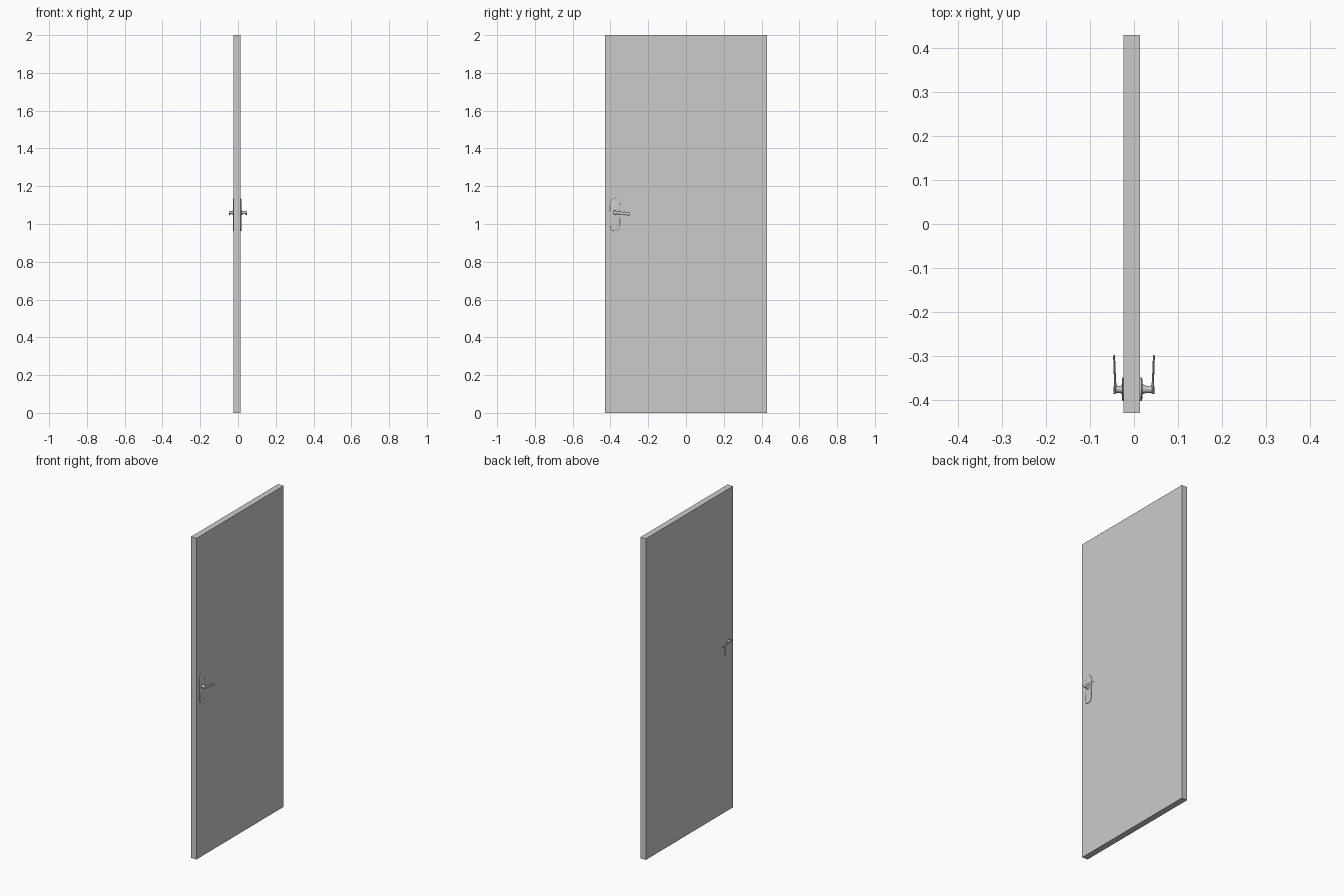
import bpy
from math import sin, cos, pi, radians
from mathutils import Vector

if "Cube" in bpy.data.objects:
    bpy.data.objects.remove(bpy.data.objects["Cube"])

HY, HZ = -0.375, 1.06      # spindle axis
X0, X1 = -0.024, 0.014     # door faces


def loft(name, rings, smooth=True):
    """Skin a list of equal-length point rings and cap both ends."""
    n = len(rings[0])
    verts = [p for r in rings for p in r]
    faces = [(k * n + i, k * n + (i + 1) % n, (k + 1) * n + (i + 1) % n, (k + 1) * n + i)
             for k in range(len(rings) - 1) for i in range(n)]
    faces += [tuple(reversed(range(n))), tuple(range(len(verts) - n, len(verts)))]
    mesh = bpy.data.meshes.new(name)
    mesh.from_pydata(verts, [], faces)
    obj = bpy.data.objects.new(name, mesh)
    bpy.context.collection.objects.link(obj)
    bpy.ops.object.select_all(action='DESELECT')
    obj.select_set(True)
    bpy.context.view_layer.objects.active = obj
    bpy.ops.object.mode_set(mode='EDIT')
    bpy.ops.mesh.select_all(action='SELECT')
    bpy.ops.mesh.normals_make_consistent(inside=False)
    bpy.ops.object.mode_set(mode='OBJECT')
    if smooth:
        bpy.ops.object.shade_smooth_by_angle(angle=radians(35))
    return obj


def plate_ring(x, inset):
    """Long escutcheon outline: round top, narrower blunt bottom."""
    pts = []
    for i in range(17):
        a = pi * i / 16
        pts.append((x, HY + (0.027 - inset) * cos(a), 1.105 + (0.029 - inset) * sin(a)))
    for i in range(9):
        a = pi + pi * i / 8
        pts.append((x, HY + (0.024 - inset) * cos(a), 0.981 + (0.019 - inset) * sin(a)))
    return pts


def circle_ring(x, r):
    return [(x, HY + r * cos(a), HZ + r * sin(a))
            for a in (2 * pi * i / 20 for i in range(20))]


def lever_ring(x, y, z, thick, height):
    """Oval section across the lever."""
    return [(x + thick * cos(a), y, z + height * sin(a))
            for a in (2 * pi * i / 12 for i in range(12))]


# Door slab
bpy.ops.mesh.primitive_cube_add(size=1, location=((X0 + X1) / 2, 0, 1))
door = bpy.context.object
door.name = "door_slab"
door.scale = (X1 - X0, 0.858, 2)
bpy.ops.object.transform_apply(location=False, rotation=False, scale=True)

# Handle set on each face
for side, s, face, d in (("right", 1, X1, 0.005), ("left", -1, X0, 0.003)):
    # Escutcheon plate with softened rim
    loft(side + "_plate", [plate_ring(face - s * 0.002, 0),
                           plate_ring(face + s * d * 0.5, 0),
                           plate_ring(face + s * d * 0.85, 0.002),
                           plate_ring(face + s * d, 0.006)])
    # Flared spindle neck
    loft(side + "_spindle", [circle_ring(face, 0.012),
                             circle_ring(face + s * (d + 0.002), 0.011),
                             circle_ring(s * 0.028, 0.008),
                             circle_ring(s * 0.037, 0.008),
                             circle_ring(s * 0.042, 0.0095),
                             circle_ring(s * 0.0455, 0.0095)])
    # Flat lever, drooping slightly to the tip
    path = [(0.0440, -0.386, 1.063, 0.0020, 0.006),
            (0.0430, -0.380, 1.062, 0.0030, 0.009),
            (0.0425, -0.370, 1.061, 0.0035, 0.009),
            (0.0430, -0.358, 1.059, 0.0025, 0.0075),
            (0.0440, -0.330, 1.056, 0.0022, 0.0070),
            (0.0450, -0.304, 1.053, 0.0022, 0.0080),
            (0.0450, -0.299, 1.0525, 0.0020, 0.0070),
            (0.0450, -0.297, 1.052, 0.0012, 0.0045)]
    loft(side + "_lever", [lever_ring(s * x, y, z, t, h) for x, y, z, t, h in path])
